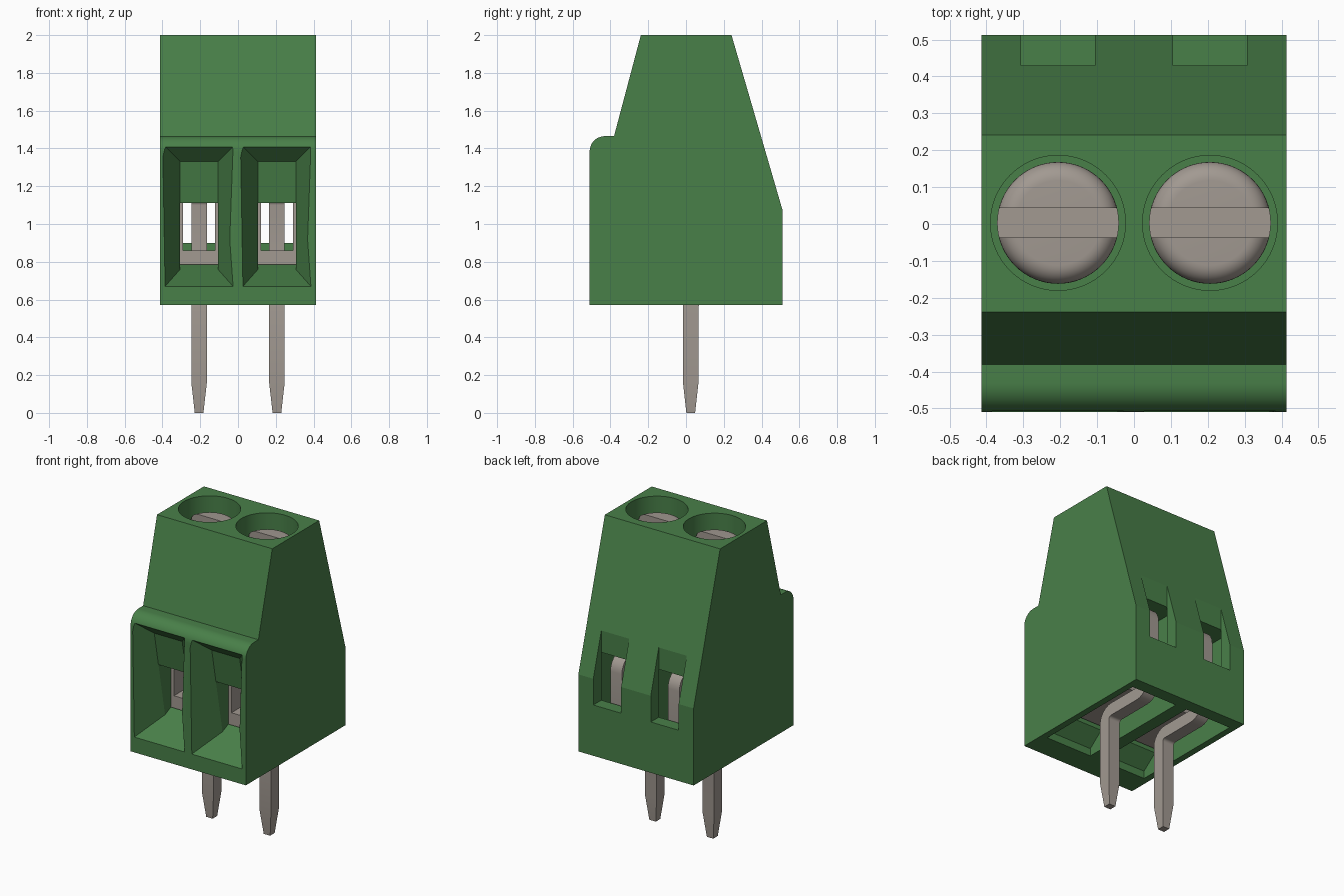
import bpy, bmesh, math
from mathutils import Vector

if "Cube" in bpy.data.objects:
    bpy.data.objects.remove(bpy.data.objects["Cube"], do_unlink=True)


def material(name, color):
    m = bpy.data.materials.new(name)
    m.use_nodes = True
    m.diffuse_color = (*color, 1)
    m.node_tree.nodes["Principled BSDF"].inputs["Base Color"].default_value = (*color, 1)
    return m


GREEN = material("green plastic", (0.066, 0.215, 0.066))
METAL = material("grey metal", (0.36, 0.32, 0.285))


def to_object(name, bm, mat):
    bmesh.ops.recalc_face_normals(bm, faces=bm.faces)
    mesh = bpy.data.meshes.new(name)
    bm.to_mesh(mesh)
    bm.free()
    mesh.materials.append(mat)
    ob = bpy.data.objects.new(name, mesh)
    bpy.context.collection.objects.link(ob)
    return ob


def loft(name, rings, mat):
    """Skin a list of closed point rings and cap both ends."""
    bm = bmesh.new()
    rows = [[bm.verts.new(p) for p in ring] for ring in rings]
    n = len(rows[0])
    for a, b in zip(rows, rows[1:]):
        for i in range(n):
            j = (i + 1) % n
            bm.faces.new((a[i], a[j], b[j], b[i]))
    bm.faces.new(rows[0])
    bm.faces.new(rows[-1])
    return to_object(name, bm, mat)


def extrude_x(name, x, profile, mat=GREEN):
    return loft(name, [[(xx, y, z) for y, z in profile] for xx in x], mat)


def box(name, x, y, z, mat=GREEN):
    return extrude_x(name, x, [(y[0], z[0]), (y[1], z[0]), (y[1], z[1]), (y[0], z[1])], mat)


def disc(x, y, z, r, n=64):
    return [(x + r * math.cos(i * math.tau / n), y + r * math.sin(i * math.tau / n), z)
            for i in range(n)]


def arc(cy, cz, r, start, end, steps=6):
    angles = [math.radians(start + (end - start) * i / steps) for i in range(steps + 1)]
    return [(cy + r * math.cos(a), cz + r * math.sin(a)) for a in angles]


def cut(target, cutter):
    cutter.hide_render = True
    mod = target.modifiers.new("cut", 'BOOLEAN')
    mod.operation, mod.solver, mod.object = 'DIFFERENCE', 'EXACT', cutter
    bpy.context.view_layer.objects.active = target
    bpy.ops.object.modifier_apply(modifier=mod.name)
    bpy.data.objects.remove(cutter, do_unlink=True)


def smooth(ob, angle):
    bpy.ops.object.select_all(action='DESELECT')
    ob.select_set(True)
    bpy.context.view_layer.objects.active = ob
    bpy.ops.object.shade_smooth_by_angle(angle=math.radians(angle))


def funnel_ring(cx, t):
    """Funnel section: t = 0 at the front face, t = 1 at its tilted inner end."""
    half = 0.18 - 0.08 * t
    bottom = (-0.51 + 0.2 * t, 0.67 + 0.09 * t)
    top = (-0.51 + 0.09 * t, 1.41 - 0.08 * t)
    return [(cx - half, *bottom), (cx + half, *bottom), (cx + half, *top), (cx - half, *top)]


# Housing: side profile with rounded front shoulder
profile = [(-0.51, 0.571), (0.512, 0.571), (0.512, 1.07), (0.241, 2), (-0.239, 2), (-0.381, 1.465)]
profile += arc(-0.43, 1.385, 0.08, 90, 180, 10)
housing = extrude_x("housing", (-0.413, 0.413), profile)

for side, label in ((-1, "right"), (1, "left")):
    cx = side * 0.206

    def span(half):
        return (cx - half, cx + half)

    # Housing openings: underside cavity, wire funnel, wire hole, rear slot, screw well
    cut(housing, extrude_x("cavity", span(0.165), [
        (-0.35, 0.4), (-0.35, 0.62), (-0.25, 0.7), (-0.25, 1.21), (0.43, 1.21), (0.43, 0.4)]))
    cut(housing, loft("funnel", [funnel_ring(cx, t) for t in (-0.3, 1)], GREEN))
    cut(housing, extrude_x("wire_hole", span(0.1), [
        (-0.33, 0.751), (-0.22, 0.8), (-0.22, 1.11), (-0.45, 1.11)]))
    cut(housing, box("rear_slot", span(0.1), (0.43, 0.6), (0.9, 1.5)))
    cut(housing, loft("screw_well", [disc(cx, 0.003, 1.7, 0.183),
                                     disc(cx, 0.003, 2.1, 0.183)], GREEN))

    # Clamp screw: rounded head with a straight slot
    rings = [disc(cx, 0.003, 1.68, 0.165)]
    rings += [disc(cx, 0.003, z, r) for r, z in arc(0.115, 1.87, 0.05, 0, 90, 8)]
    screw = loft(label + "_screw", rings, METAL)
    cut(screw, box("driver_slot", span(0.3), (-0.037, 0.043), (1.86, 2.2)))
    smooth(screw, 30)

    # Wire clamp: open cage with floor and two cheeks
    box(label + "_clamp_floor", span(0.15), (-0.24, 0.2), (0.72, 0.86), METAL)
    for s in (-1, 1):
        xs = sorted((cx + s * 0.085, cx + s * 0.15))
        box(label + "_clamp_cheek", xs, (-0.24, 0.2), (0.86, 1.208), METAL)

    # Solder pin: square bar with tapered tip, bent back, up and forward
    path = [(0.025, 0), (0.025, 0.16)]
    path += arc(0.085, 0.56, 0.06, 180, 90)
    path += arc(0.32, 0.68, 0.06, -90, 0)
    path += arc(0.32, 1.1, 0.06, 0, 90)
    path += [(0.15, 1.16)]
    path = [Vector(p) for p in path]
    sections = []
    for i, p in enumerate(path):
        h = 0.023 if i == 0 else 0.041
        t = (path[min(i + 1, len(path) - 1)] - path[max(i - 1, 0)]).normalized()
        if i == 1:
            t = Vector((0, 1))
        n = Vector((-t.y, t.x)) * h
        a, b = p + n, p - n
        sections.append([(cx - h, *a), (cx + h, *a), (cx + h, *b), (cx - h, *b)])
    smooth(loft(label + "_pin", sections, METAL), 25)

smooth(housing, 12)
